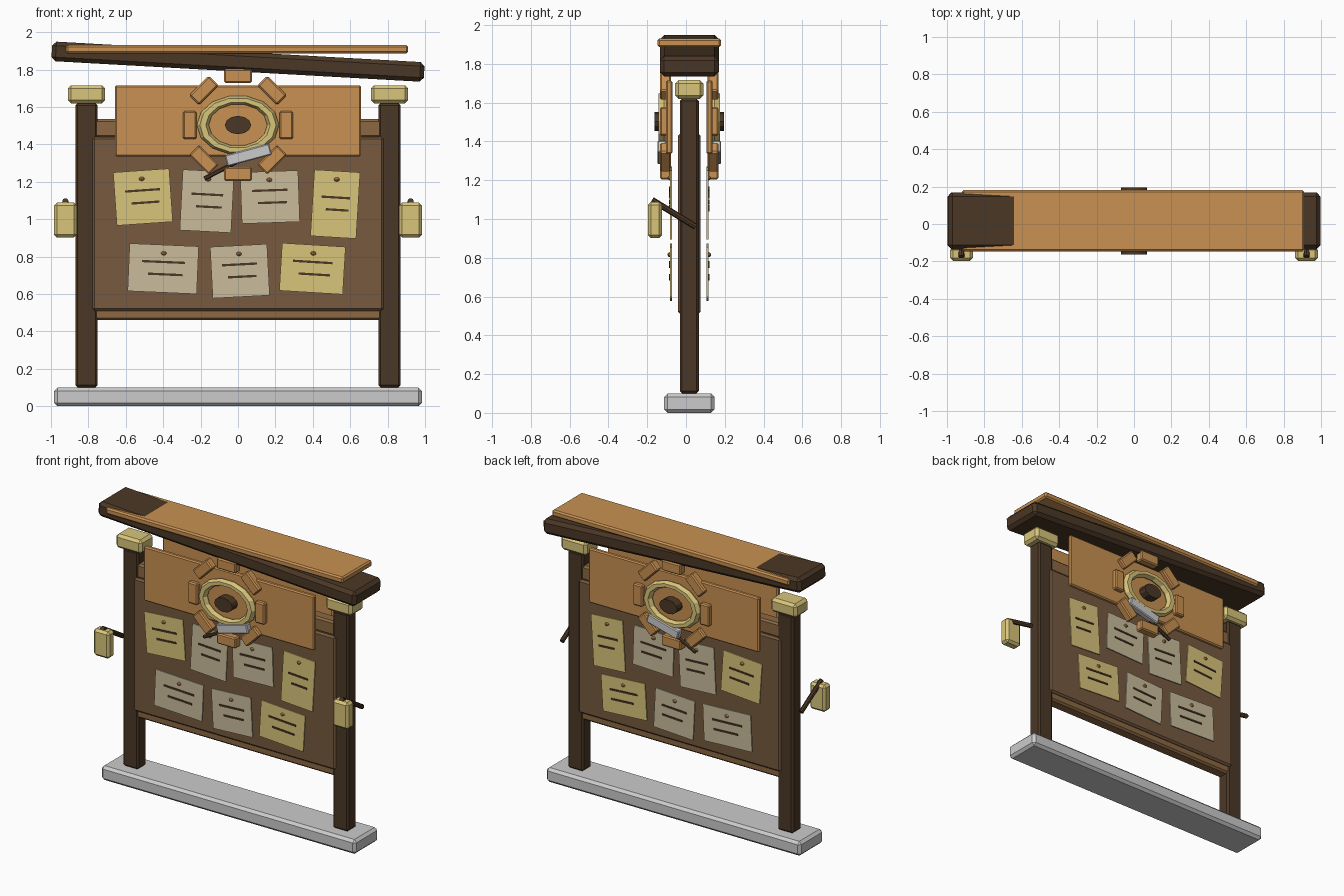
import bpy
from math import radians, sin, cos, pi, atan2, hypot
from mathutils import Vector

if "Cube" in bpy.data.objects:
    bpy.data.objects.remove(bpy.data.objects["Cube"])

C = 0.017  # depth of the board's centre plane


def mat(name, hexcol):
    m = bpy.data.materials.new(name)
    rgb = [(int(hexcol[i:i + 2], 16) / 255) ** 2.2 for i in (0, 2, 4)]
    m.diffuse_color = (*rgb, 1)
    m.use_nodes = True
    m.node_tree.nodes["Principled BSDF"].inputs["Base Color"].default_value = m.diffuse_color
    return m


DARK = mat("dark_wood", "4C3A2A")
BOARD = mat("board_wood", "765A41")
RAIL = mat("rail_wood", "8A6844")
ORANGE = mat("orange_wood", "C89053")
GOLD = mat("pale_gold", "D8C47A")
PAPER = mat("paper", "C8BB9A")


def finish(name, material, bevel=0):
    ob = bpy.context.object
    ob.name = name
    if material:
        ob.data.materials.append(material)
    if bevel:
        b = ob.modifiers.new("bevel", 'BEVEL')
        b.width, b.segments = bevel, 1
    return ob


def box(name, loc, size, material=None, bevel=0.012, tilt=0):
    """Box centred at loc; tilt in degrees raises its right end seen from the front."""
    bpy.ops.mesh.primitive_cube_add(size=1, location=loc, rotation=(0, radians(-tilt), 0))
    ob = bpy.context.object
    ob.scale = size
    bpy.ops.object.transform_apply(location=False, rotation=False, scale=True)
    return finish(name, material, bevel)


def rod(name, a, b, r, material, sides=8):
    a, b = Vector(a), Vector(b)
    d = b - a
    bpy.ops.mesh.primitive_cylinder_add(vertices=sides, radius=r, depth=d.length, location=(a + b) / 2,
                                        rotation=d.to_track_quat('Z', 'Y').to_euler())
    return finish(name, material)


# Stone base, board and rails
box("stone_base", (0, C, 0.05), (1.965, 0.26, 0.1), None, 0.018)
box("notice_board", (0, C, 0.975), (1.56, 0.118, 0.93), BOARD, 0.012)
box("top_rail", (0, C, 1.485), (1.54, 0.085, 0.1), RAIL, 0.012)
box("bottom_rail", (0, C, 0.51), (1.54, 0.085, 0.1), RAIL, 0.012)

# Posts, caps and lanterns on both sides
for s, side in ((-1, "left"), (1, "right")):
    box(side + "_post", (s * 0.81, C, 0.86), (0.12, 0.098, 1.52), DARK, 0.012)
    box(side + "_post_cap", (s * 0.81, C, 1.667), (0.2, 0.146, 0.097), GOLD, 0.018)
    rod(side + "_lantern_arm", (s * 0.923, -0.175, 1.098), (s * 0.923, 0.05, 0.96), 0.016, DARK)
    box(side + "_lantern", (s * 0.923, -0.16, 0.995), (0.122, 0.073, 0.187), GOLD, 0.016)

# Tilted roof beam with a level plank
box("roof_beam", (0, C, 1.842), (1.994, 0.304, 0.105), DARK, 0.022, tilt=-3.2)
box("roof_plank", (-0.005, C, 1.908), (1.83, 0.328, 0.045), ORANGE, 0.01)

# Notes: x, z, width, height, tilt, material
NOTES = [(-0.508, 1.118, 0.30, 0.285, 4, GOLD), (-0.166, 1.096, 0.275, 0.325, -3, PAPER),
         (0.171, 1.118, 0.31, 0.275, 2, PAPER), (0.52, 1.08, 0.245, 0.355, -3.5, GOLD),
         (-0.40, 0.735, 0.37, 0.255, -2.5, PAPER), (0.01, 0.722, 0.305, 0.275, 3, PAPER),
         (0.398, 0.735, 0.34, 0.255, -3.5, GOLD)]

# Everything mounted on the faces repeats front and back
for s, face in ((-1, "front"), (1, "back")):
    def at(x, dy, z):
        return (x, C + s * dy, z)

    for i, (x, z, w, h, t, m) in enumerate(NOTES):
        box(f"{face}_note_{i}", at(x, 0.094, z), (w, 0.01, h), m, 0, t)
        a = radians(t)

        def on(u, v):
            return x + u * cos(a) - v * sin(a), z + u * sin(a) + v * cos(a)
        # Ink lines and pin
        for u, v, k in ((0, 0.036, 0.62), (0.012, -0.03, 0.5)):
            px, pz = on(u, v)
            box(f"{face}_note_line_{i}", at(px, 0.1, pz), (w * k, 0.008, 0.012), DARK, 0, t)
        px, pz = on(0, h / 2 - 0.045)
        bpy.ops.mesh.primitive_uv_sphere_add(segments=8, ring_count=5, radius=0.015, location=at(px, 0.1, pz))
        bpy.context.object.scale = (1, 0.8, 0.75)
        finish(f"{face}_pin_{i}", ORANGE)

    # Sign with cog emblem
    box(face + "_sign", at(0, 0.104, 1.525), (1.315, 0.033, 0.38), ORANGE, 0.008)
    for i in range(8):
        a = i * pi / 4
        box(f"{face}_cog_tooth_{i}", at(0.258 * cos(a), 0.1225, 1.503 + 0.262 * sin(a)),
            (0.074, 0.057, 0.148), ORANGE, 0.008, i * 45)
    bpy.ops.mesh.primitive_torus_add(major_segments=14, minor_segments=6, major_radius=0.188, minor_radius=0.032,
                                     location=at(0, 0.131, 1.503), rotation=(pi / 2, 0, 0))
    bpy.context.object.scale = (1, 0.72, 1)
    finish(face + "_cog_ring", GOLD)
    hub = rod(face + "_cog_hub", at(0, 0.1, 1.503), at(0, 0.179, 1.503), 0.07, DARK, 12)
    hub.rotation_euler = (pi / 2, 0, 0)
    hub.scale = (1, 0.7, 1)

    # Hammer laid across the cog
    rod(face + "_hammer_handle", at(-0.18, 0.135, 1.217), at(0.05, 0.135, 1.335), 0.012, DARK, 6)
    box(face + "_hammer_head", at(0.055, 0.142, 1.343), (0.245, 0.045, 0.062), None, 0.006, 15)
